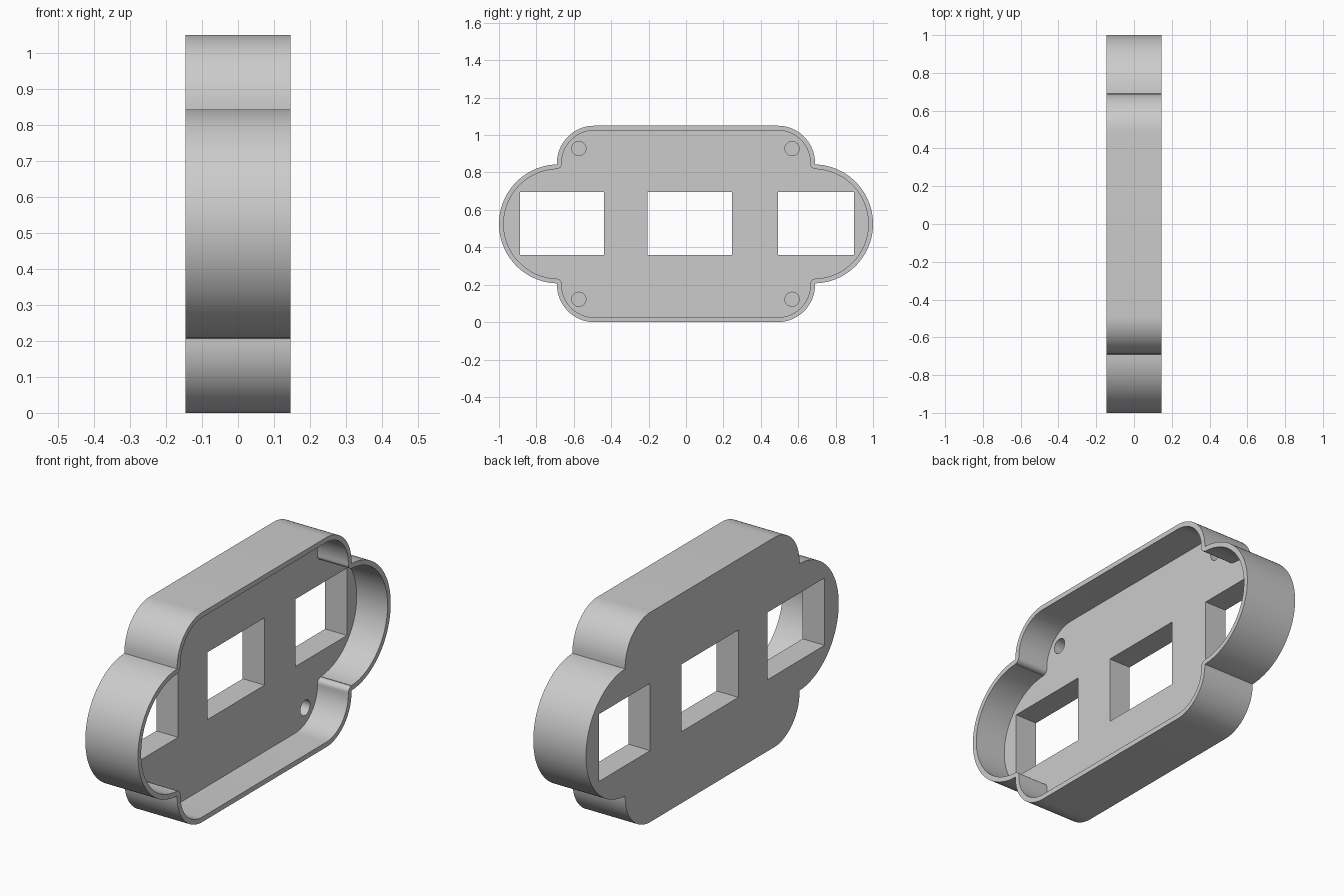
import bpy, bmesh
from math import cos, sin, radians
from mathutils import Matrix, Vector

cube = bpy.data.objects.get("Cube")
if cube:
    bpy.data.objects.remove(cube, do_unlink=True)

BACK, OPEN, FLOOR = -0.146, 0.146, -0.025
MID_Z = 0.525
WALL = 0.025

grey = bpy.data.materials.new("light grey plastic")
grey.use_nodes = True
color = (0.6, 0.6, 0.6, 1)
grey.diffuse_color = color
grey.node_tree.nodes["Principled BSDF"].inputs["Base Color"].default_value = color


def arc(cy, cz, r, start, end, steps):
    angles = [radians(start + (end - start) * i / steps) for i in range(steps + 1)]
    return [(cy + r * cos(a), cz + r * sin(a)) for a in angles]


def outline(inset):
    """Rounded body with a round lobe at each end, as a loop in the YZ plane."""
    quarter = arc(0.682, 0, 0.318 - inset, 0, 88.5, 28)
    if inset:  # the inner wall rounds the notch between lobe and body
        quarter += arc(0.69, 0.32, inset, 270, 180, 8)
    quarter += arc(0.49, 0.325, 0.2 - inset, 0, 90, 20)
    left = [(-y, z) for y, z in reversed(quarter)]
    upper = quarter + left
    lower = [(y, -z) for y, z in reversed(upper)]
    loop = upper + lower[1:-1]
    return [(y, z + MID_Z) for y, z in loop]


def prism(name, loop, x0, x1):
    """Extrude a YZ loop along x."""
    bm = bmesh.new()
    face = bm.faces.new([bm.verts.new((x0, y, z)) for y, z in loop])
    grown = bmesh.ops.extrude_face_region(bm, geom=[face])["geom"]
    verts = [v for v in grown if isinstance(v, bmesh.types.BMVert)]
    bmesh.ops.translate(bm, verts=verts, vec=Vector((x1 - x0, 0, 0)))
    bmesh.ops.recalc_face_normals(bm, faces=bm.faces)
    mesh = bpy.data.meshes.new(name)
    bm.to_mesh(mesh)
    bm.free()
    obj = bpy.data.objects.new(name, mesh)
    bpy.context.collection.objects.link(obj)
    return obj


def cut(target, cutter):
    cutter.hide_render = True
    mod = target.modifiers.new("cut", "BOOLEAN")
    mod.operation, mod.solver, mod.object = "DIFFERENCE", "EXACT", cutter
    bpy.context.view_layer.objects.active = target
    bpy.ops.object.modifier_apply(modifier=mod.name)
    bpy.data.objects.remove(cutter, do_unlink=True)


# Case body, hollowed from the open side
case = prism("case", outline(0), BACK, OPEN)
cut(case, prism("cavity", outline(WALL), FLOOR, OPEN + 0.1))

# Three rectangular windows through the floor
for y0, y1 in ((-0.888, -0.438), (-0.206, 0.246), (0.492, 0.898)):
    z0, z1 = 0.358, 0.695
    rect = [(y0, z0), (y1, z0), (y1, z1), (y0, z1)]
    cut(case, prism("window", rect, BACK - 0.1, FLOOR + 0.05))

# Blind screw holes in the corners of the floor
for y in (-0.573, 0.567):
    for z in (0.122, 0.928):
        hole = arc(y, z, 0.038, 0, 345, 23)
        cut(case, prism("screw_hole", hole, FLOOR - 0.085, FLOOR + 0.05))

case.data.materials.clear()
case.data.materials.append(grey)
for poly in case.data.polygons:
    poly.material_index = 0
bpy.ops.object.select_all(action="DESELECT")
case.select_set(True)
bpy.context.view_layer.objects.active = case
bpy.ops.object.shade_smooth_by_angle(angle=radians(30))
